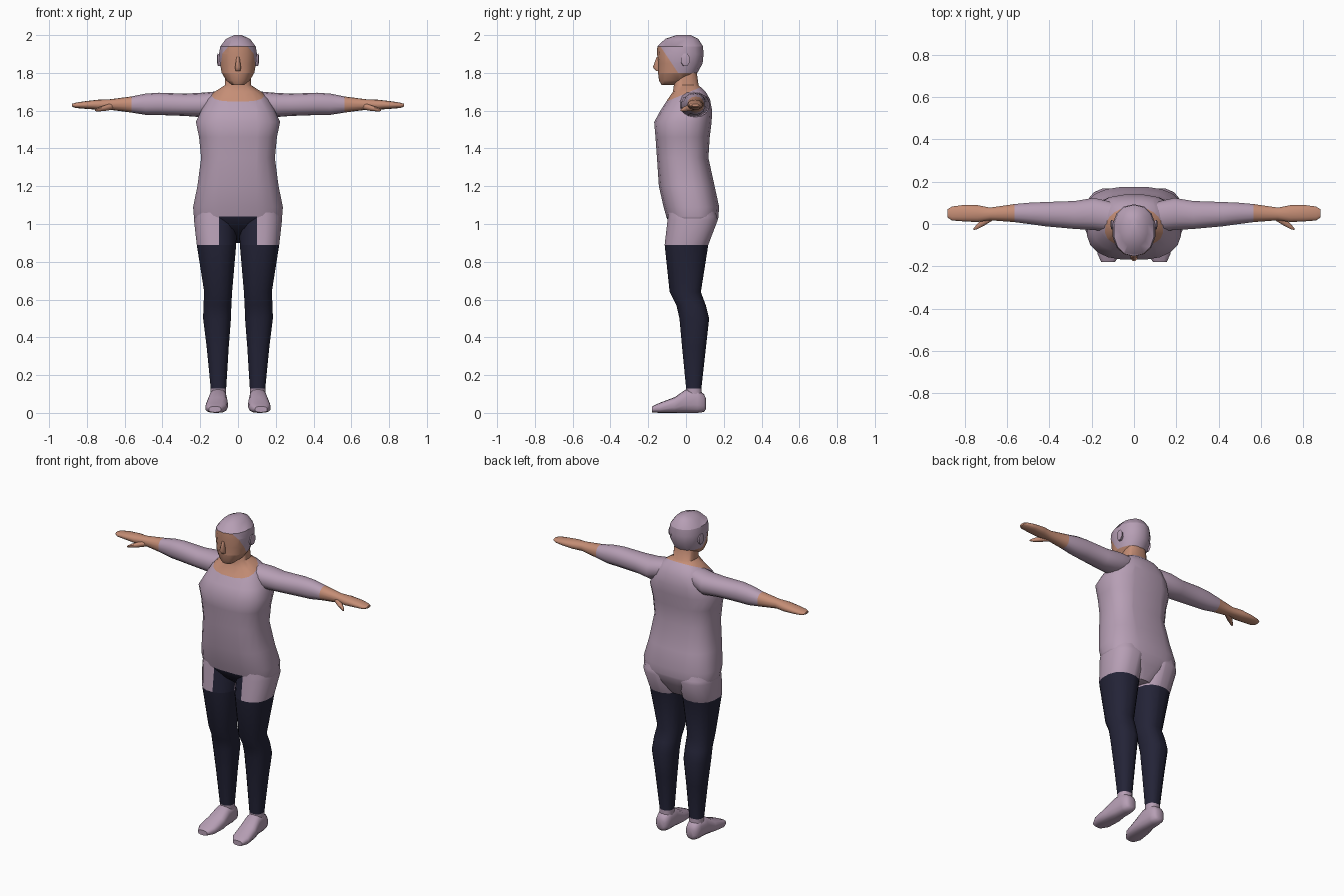
import bpy, bmesh, math
from mathutils import Vector


def material(name, rgb):
    m = bpy.data.materials.new(name)
    m.diffuse_color = (*rgb, 1)
    return m


MATS = [material("lilac_cloth", (0.47, 0.345, 0.46)),
        material("skin", (0.56, 0.27, 0.18)),
        material("navy_cloth", (0.017, 0.017, 0.038))]
LILAC, SKIN, NAVY = 0, 1, 2


def loft(name, axis, rings, power=2.0, sides=16, cuts=(), rule=None, mirror=False, sharp=50):
    """Skin rounded rings (t, a0, a1, b0, b1) stacked along an axis; cut, colour, mirror."""
    bm = bmesh.new()
    loops = []
    for t, a0, a1, b0, b1 in rings:
        loop = []
        for i in range(sides):
            ang = 2 * math.pi * (i + 0.5) / sides
            c, s = math.cos(ang), math.sin(ang)
            u = math.copysign(abs(c) ** (2 / power), c)
            v = math.copysign(abs(s) ** (2 / power), s)
            a = (a0 + a1) / 2 + u * (a1 - a0) / 2
            b = (b0 + b1) / 2 + v * (b1 - b0) / 2
            loop.append(bm.verts.new({"x": (t, a, b), "y": (a, t, b), "z": (a, b, t)}[axis]))
        loops.append(loop)
    for lo, hi in zip(loops, loops[1:]):
        for i in range(sides):
            j = (i + 1) % sides
            bm.faces.new((lo[i], lo[j], hi[j], hi[i]))
    bm.faces.new(loops[0])
    bm.faces.new(loops[-1])
    # crisp colour borders
    for co, no in cuts:
        bmesh.ops.bisect_plane(bm, geom=bm.verts[:] + bm.edges[:] + bm.faces[:],
                               plane_co=co, plane_no=no)
    bmesh.ops.recalc_face_normals(bm, faces=bm.faces)
    for f in bm.faces:
        if callable(rule):
            f.material_index = rule(f.calc_center_median())
        else:
            f.material_index = rule or LILAC
    me = bpy.data.meshes.new(name)
    bm.to_mesh(me)
    bm.free()
    for m in MATS:
        me.materials.append(m)
    me.shade_smooth()
    me.set_sharp_from_angle(angle=math.radians(sharp))
    ob = bpy.data.objects.new(name, me)
    bpy.context.collection.objects.link(ob)
    if mirror:
        ob.modifiers.new("mirror", 'MIRROR')
    return ob


def slope(y0, z0, y1, z1):
    """Plane holding the x axis through two side-profile points, normal pointing up."""
    return Vector((0, y0, z0)), Vector((0, -(z1 - z0), y1 - y0)).normalized()


def above(p, plane):
    return (p - plane[0]).dot(plane[1]) > 0


# torso with round neckline and dark front panel
neckline = slope(-0.10, 1.65, 0.08, 1.725)
panel_cuts = [((0, 0, 1.04), (0, 0, 1)), ((0, 0, 0.89), (0, 0, 1)),
              ((0.1, 0, 0), (1, 0, 0)), ((-0.1, 0, 0), (1, 0, 0))]


def hip_colour(p):
    return NAVY if p.z < 1.04 and abs(p.x) < 0.1 and p.y < 0 else LILAC


loft("torso", "z", [
    (0.90, -0.05, 0.05, 0.03, 0.10),
    (0.98, -0.17, 0.17, -0.07, 0.15),
    (1.03, -0.235, 0.235, -0.103, 0.172),
    (1.09, -0.24, 0.24, -0.12, 0.177),
    (1.20, -0.217, 0.217, -0.145, 0.153),
    (1.35, -0.197, 0.197, -0.155, 0.12),
    (1.46, -0.208, 0.208, -0.163, 0.127),
    (1.54, -0.225, 0.225, -0.17, 0.137),
    (1.60, -0.197, 0.197, -0.137, 0.14),
    (1.66, -0.165, 0.165, -0.098, 0.128),
    (1.70, -0.125, 0.125, -0.07, 0.105),
    (1.735, -0.07, 0.07, -0.065, 0.067),
    (1.82, -0.066, 0.066, -0.07, 0.055)],
    power=2.6, sides=20, cuts=panel_cuts + [neckline],
    rule=lambda p: SKIN if p.z > 1.6 and above(p, neckline) else hip_colour(p))


# legs: lilac shorts and ankles, navy between
def leg_colour(p):
    if p.z < 0.13:
        return LILAC
    return NAVY if p.z < 0.89 else hip_colour(p)


loft("legs", "z", [
    (0.06, 0.065, 0.147, 0.0, 0.09),
    (0.13, 0.062, 0.145, 0.0, 0.082),
    (0.35, 0.048, 0.167, -0.022, 0.107),
    (0.50, 0.036, 0.186, -0.036, 0.124),
    (0.57, 0.034, 0.184, -0.052, 0.106),
    (0.64, 0.03, 0.18, -0.088, 0.08),
    (0.89, 0.008, 0.22, -0.115, 0.12),
    (1.02, 0.005, 0.235, -0.10, 0.17),
    (1.10, 0.02, 0.222, -0.09, 0.15)],
    power=2.3, cuts=panel_cuts[:3], rule=leg_colour, mirror=True)

# shoes
loft("shoes", "y", [
    (-0.18, 0.09, 0.155, 0.003, 0.034),
    (-0.14, 0.062, 0.174, 0.0, 0.053),
    (-0.06, 0.053, 0.168, 0.0, 0.083),
    (0.0, 0.058, 0.154, 0.0, 0.125),
    (0.06, 0.06, 0.15, 0.0, 0.125),
    (0.095, 0.067, 0.143, 0.005, 0.10),
    (0.106, 0.085, 0.125, 0.02, 0.075)],
    power=2.7, sides=14, mirror=True)

# arms with sleeves and flat hands
loft("arms", "x", [
    (0.08, -0.04, 0.10, 1.60, 1.705),
    (0.19, -0.03, 0.125, 1.565, 1.695),
    (0.28, -0.025, 0.11, 1.572, 1.69),
    (0.42, -0.012, 0.105, 1.577, 1.695),
    (0.49, -0.002, 0.102, 1.578, 1.69),
    (0.565, 0.008, 0.095, 1.59, 1.675),
    (0.68, 0.017, 0.078, 1.605, 1.66),
    (0.74, 0.008, 0.09, 1.605, 1.658),
    (0.81, 0.012, 0.09, 1.61, 1.65),
    (0.86, 0.016, 0.083, 1.614, 1.642),
    (0.88, 0.03, 0.07, 1.622, 1.636)],
    power=2.2, sides=14, rule=lambda p: SKIN if p.x > 0.565 else LILAC, mirror=True)
loft("thumbs", "x", [
    (0.66, 0.02, 0.06, 1.605, 1.645),
    (0.705, -0.008, 0.035, 1.597, 1.63),
    (0.74, -0.025, 0.0, 1.595, 1.618),
    (0.757, -0.03, -0.018, 1.597, 1.608)],
    sides=8, rule=SKIN, mirror=True)

# head: skin face and jaw, lilac cap
temple = slope(-0.135, 1.94, -0.055, 1.82)


def head_colour(p):
    if p.z < 1.80:
        return SKIN
    return SKIN if p.z < 1.94 and not above(p, temple) else LILAC


loft("head", "z", [
    (1.737, -0.035, 0.035, -0.13, -0.06),
    (1.76, -0.064, 0.064, -0.143, 0.02),
    (1.80, -0.088, 0.088, -0.148, 0.06),
    (1.85, -0.098, 0.098, -0.148, 0.088),
    (1.90, -0.103, 0.103, -0.153, 0.093),
    (1.94, -0.096, 0.096, -0.152, 0.09),
    (1.98, -0.065, 0.065, -0.11, 0.065),
    (2.0, -0.02, 0.02, -0.05, 0.025)],
    power=2.2, sides=14, cuts=[temple, ((0, 0, 1.94), (0, 0, 1)), ((0, 0, 1.80), (0, 0, 1))],
    rule=head_colour)

# nose and ears
loft("nose", "z", [
    (1.81, -0.014, 0.014, -0.16, -0.135),
    (1.83, -0.017, 0.017, -0.177, -0.135),
    (1.885, -0.008, 0.008, -0.156, -0.135)],
    sides=8, rule=SKIN)
loft("ears", "x", [
    (0.085, -0.03, 0.012, 1.835, 1.895),
    (0.107, -0.028, 0.022, 1.835, 1.905),
    (0.11, -0.015, 0.014, 1.85, 1.895)],
    sides=8, mirror=True)
